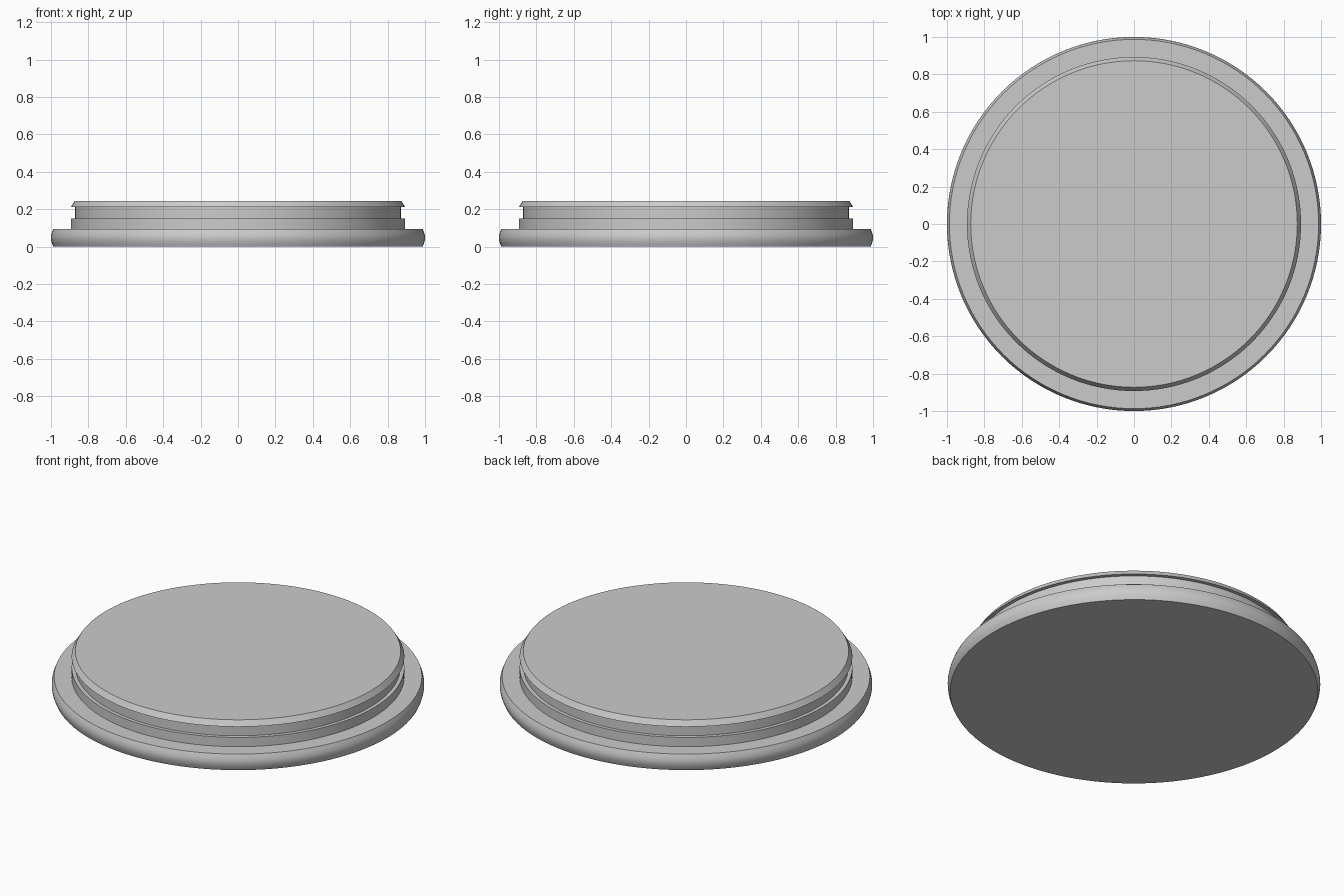
import bpy
import bmesh
import math

SEGMENTS = 128

cube = bpy.data.objects.get("Cube")
if cube:
    bpy.data.objects.remove(cube, do_unlink=True)

grey = bpy.data.materials.new("light grey")
grey.use_nodes = True
colour = (0.6, 0.6, 0.6, 1)
grey.diffuse_color = colour
grey.node_tree.nodes["Principled BSDF"].inputs["Base Color"].default_value = colour


def lathe(name, profile):
    """Turn a (radius, height) profile around z and cap both ends."""
    bm = bmesh.new()
    rings = []
    for r, z in profile:
        angles = [math.tau * i / SEGMENTS for i in range(SEGMENTS)]
        rings.append([bm.verts.new((r * math.cos(a), r * math.sin(a), z)) for a in angles])
    for low, high in zip(rings, rings[1:]):
        for i in range(SEGMENTS):
            j = (i + 1) % SEGMENTS
            bm.faces.new((low[i], low[j], high[j], high[i]))
    bm.faces.new(rings[0][::-1])
    bm.faces.new(rings[-1])
    mesh = bpy.data.meshes.new(name)
    bm.to_mesh(mesh)
    bm.free()
    mesh.materials.append(grey)
    obj = bpy.data.objects.new(name, mesh)
    bpy.context.collection.objects.link(obj)
    bpy.ops.object.select_all(action='DESELECT')
    obj.select_set(True)
    bpy.context.view_layer.objects.active = obj
    bpy.ops.object.shade_smooth_by_angle(angle=math.radians(25))
    return obj


# Wide rim with a bulging edge, then the stepped plug with its snap lip
RIM_TOP = 0.095
STEPS = 10
bulge = []
for k in range(STEPS + 1):
    t = k / STEPS
    bulge.append((0.987 + 0.013 * math.sin(math.pi * t), RIM_TOP * t))

plug = [
    (0.893, RIM_TOP), (0.893, 0.15),   # collar
    (0.872, 0.15), (0.872, 0.213),     # groove
    (0.893, 0.213), (0.873, 0.245),    # bevelled lip
]
lathe("lid", bulge + plug)
